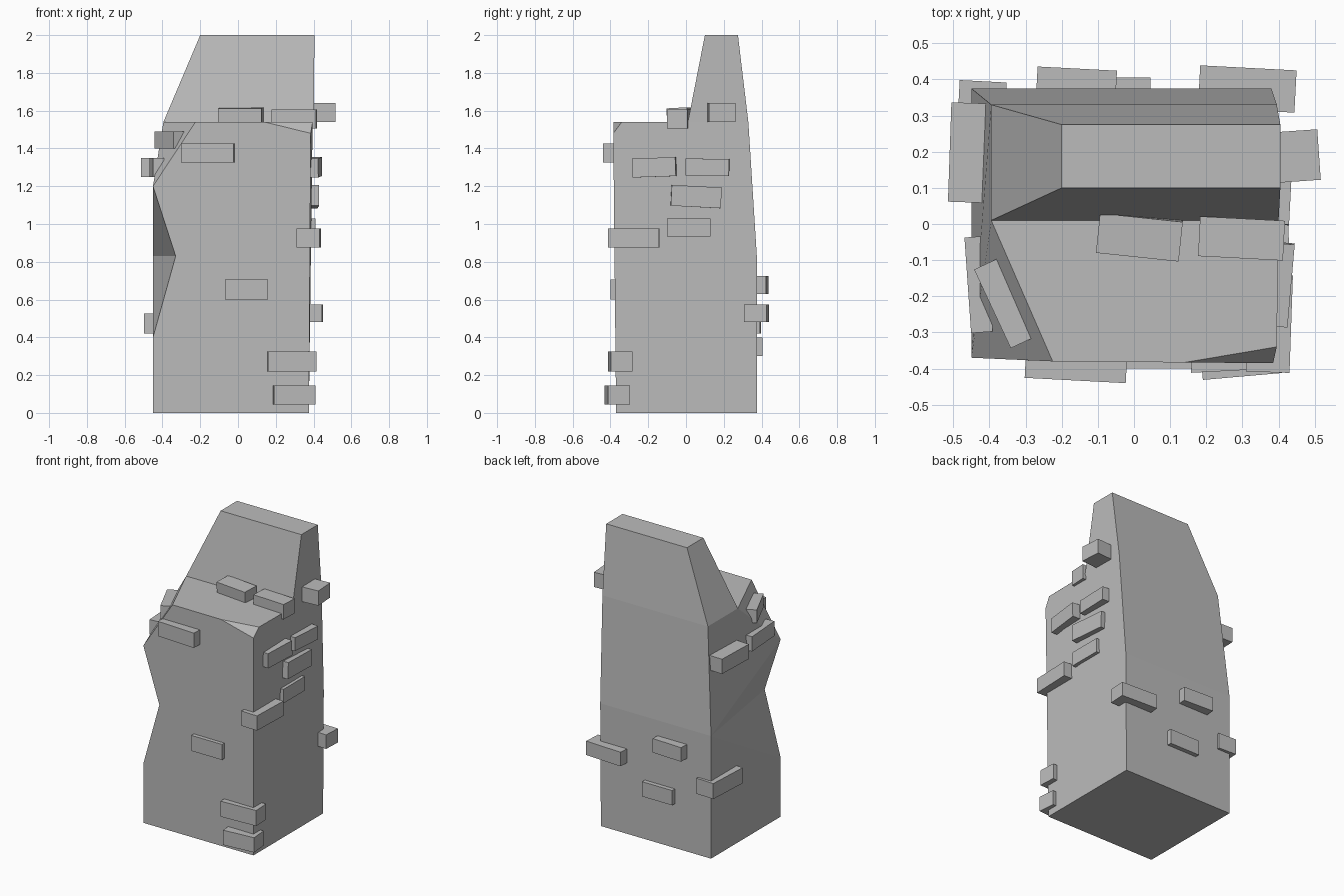
import bpy
import bmesh
from math import radians
from mathutils import Matrix, Vector

default_cube = bpy.data.objects.get("Cube")
if default_cube:
    bpy.data.objects.remove(default_cube, do_unlink=True)

# One stone grey for everything
stone = bpy.data.materials.new("stone_grey")
stone.use_nodes = True
stone.diffuse_color = (0.5, 0.5, 0.5, 1)
shader = next(n for n in stone.node_tree.nodes if n.type == "BSDF_PRINCIPLED")
shader.inputs["Base Color"].default_value = stone.diffuse_color
shader.inputs["Roughness"].default_value = 0.9


def add_object(name, bm):
    """Turn a bmesh into a flat shaded stone object."""
    bmesh.ops.recalc_face_normals(bm, faces=bm.faces[:])
    mesh = bpy.data.meshes.new(name)
    bm.to_mesh(mesh)
    bm.free()
    mesh.materials.append(stone)
    obj = bpy.data.objects.new(name, mesh)
    bpy.context.collection.objects.link(obj)
    return obj


def brick(name, x_range, y_range, z_range, yaw=0, tilt=0):
    """A block filling the given ranges, turned slightly about its centre."""
    ranges = (x_range, y_range, z_range)
    centre = Vector([(low + high) / 2 for low, high in ranges])
    size = Vector([high - low for low, high in ranges])
    bm = bmesh.new()
    bmesh.ops.create_cube(bm, size=1)
    turn = Matrix.Rotation(radians(yaw), 4, "Z") @ Matrix.Rotation(radians(tilt), 4, "X")
    bm.transform(Matrix.Translation(centre) @ turn @ Matrix.Diagonal(size).to_4x4())
    return add_object(name, bm)


# Pillar body: corner points from the ground up
NOTCH, LEDGE, TOP = 0.83, 1.54, 2.0
corners = {
    "base_front_a": (-0.45, -0.37, 0),
    "base_front_b": (0.375, -0.37, 0),
    "base_back_b": (0.375, 0.375, 0),
    "base_back_a": (-0.45, 0.375, 0),
    "notch_low": (-0.45, -0.37, 0.4),
    "notch_mid": (-0.33, -0.37, NOTCH),
    "notch_high": (-0.45, -0.37, 1.2),
    "bend_b": (0.38, 0.375, NOTCH),
    "bend_a": (-0.45, 0.375, NOTCH),
    "chip_low": (0.385, -0.385, 1.48),
    "chip_front": (0.14, -0.383, LEDGE),
    "chip_side": (0.395, -0.34, LEDGE),
    "ledge_front_a": (-0.225, -0.38, LEDGE),
    "ledge_back_a": (-0.395, 0.01, LEDGE),
    "ledge_back_b": (0.4, 0.01, LEDGE),
    "shoulder_b": (0.395, 0.33, LEDGE),
    "shoulder_a": (-0.395, 0.33, LEDGE),
    "top_front_a": (-0.2, 0.1, TOP),
    "top_front_b": (0.405, 0.1, TOP),
    "top_back_b": (0.405, 0.275, TOP),
    "top_back_a": (-0.2, 0.275, TOP),
}
faces = [
    # bottom and front
    "base_front_a base_back_a base_back_b base_front_b",
    "base_front_a base_front_b chip_low chip_front ledge_front_a notch_high notch_mid notch_low",
    # broken corners and ledge
    "ledge_front_a ledge_back_a notch_high",
    "chip_low chip_side chip_front",
    "ledge_front_a chip_front chip_side ledge_back_b ledge_back_a",
    # notched side
    "base_front_a notch_low bend_a base_back_a",
    "notch_low notch_mid bend_a",
    "notch_mid notch_high bend_a",
    "notch_high ledge_back_a shoulder_a bend_a",
    # straight side
    "base_front_b base_back_b bend_b shoulder_b ledge_back_b chip_side chip_low",
    "ledge_back_b shoulder_b top_back_b top_front_b",
    # back
    "base_back_b base_back_a bend_a bend_b",
    "bend_b bend_a shoulder_a shoulder_b",
    "shoulder_b shoulder_a top_back_a top_back_b",
    # upper slab
    "shoulder_a ledge_back_a top_front_a top_back_a",
    "ledge_back_a ledge_back_b top_front_b top_front_a",
    "top_front_a top_front_b top_back_b top_back_a",
]
body = bmesh.new()
points = {name: body.verts.new(place) for name, place in corners.items()}
for face in faces:
    body.faces.new([points[name] for name in face.split()])
add_object("pillar_body", body)

# Bricks standing out of the +x side: y range, z range, reach, yaw, tilt
side_bricks = [
    ((-0.28, -0.05), (1.25, 1.35), 0.435, -5, 2),
    ((0, 0.23), (1.255, 1.345), 0.435, -3, -1),
    ((-0.08, 0.185), (1.09, 1.2), 0.425, 2, -3),
    ((-0.1, 0.13), (0.935, 1.03), 0.41, 0, 0),
]
for number, (ys, zs, reach, yaw, tilt) in enumerate(side_bricks):
    brick(f"left_side_brick_{number}", (reach - 0.12, reach), ys, zs, yaw, tilt)
brick("left_upper_brick", (0.39, 0.512), (0.118, 0.258), (1.54, 1.64), 4)

# Bricks wrapping the front corner
brick("corner_brick_high", (0.315, 0.435), (-0.41, -0.14), (0.875, 0.975), -2)
brick("corner_brick_middle", (0.155, 0.412), (-0.405, -0.29), (0.22, 0.325), 3)
brick("corner_brick_low", (0.185, 0.405), (-0.422, -0.305), (0.045, 0.145), 5)

# Bricks on the front face
brick("front_brick_high", (-0.3, -0.02), (-0.433, -0.33), (1.325, 1.425), -3)
brick("front_brick_low", (-0.07, 0.16), (-0.4, -0.3), (0.6, 0.705))

# Bricks lying on the ledge
brick("ledge_brick_a", (-0.1, 0.13), (-0.09, 0.02), (1.53, 1.615), -6, 3)
brick("ledge_brick_b", (0.18, 0.415), (-0.095, 0.015), (1.505, 1.605), -3)

# Bricks on the back face
brick("back_brick_high", (-0.27, -0.05), (0.31, 0.43), (0.63, 0.725), -3)
brick("back_brick_low", (-0.18, 0.045), (0.3, 0.405), (0.3, 0.4))
brick("back_corner_brick_b", (0.18, 0.447), (0.315, 0.432), (0.48, 0.575), -3)
brick("back_corner_brick_a", (-0.49, -0.36), (0.1, 0.395), (0.42, 0.525), -3)

# Bricks on the notched side and its broken corner
brick("right_side_brick_back", (-0.51, -0.41), (0.06, 0.335), (1.25, 1.35), -2)
brick("right_side_brick_front", (-0.46, -0.4), (-0.3, -0.035), (1.25, 1.35), 4)
brick("broken_corner_brick", (-0.395, -0.325), (-0.34, -0.1), (1.4, 1.49), 25)
